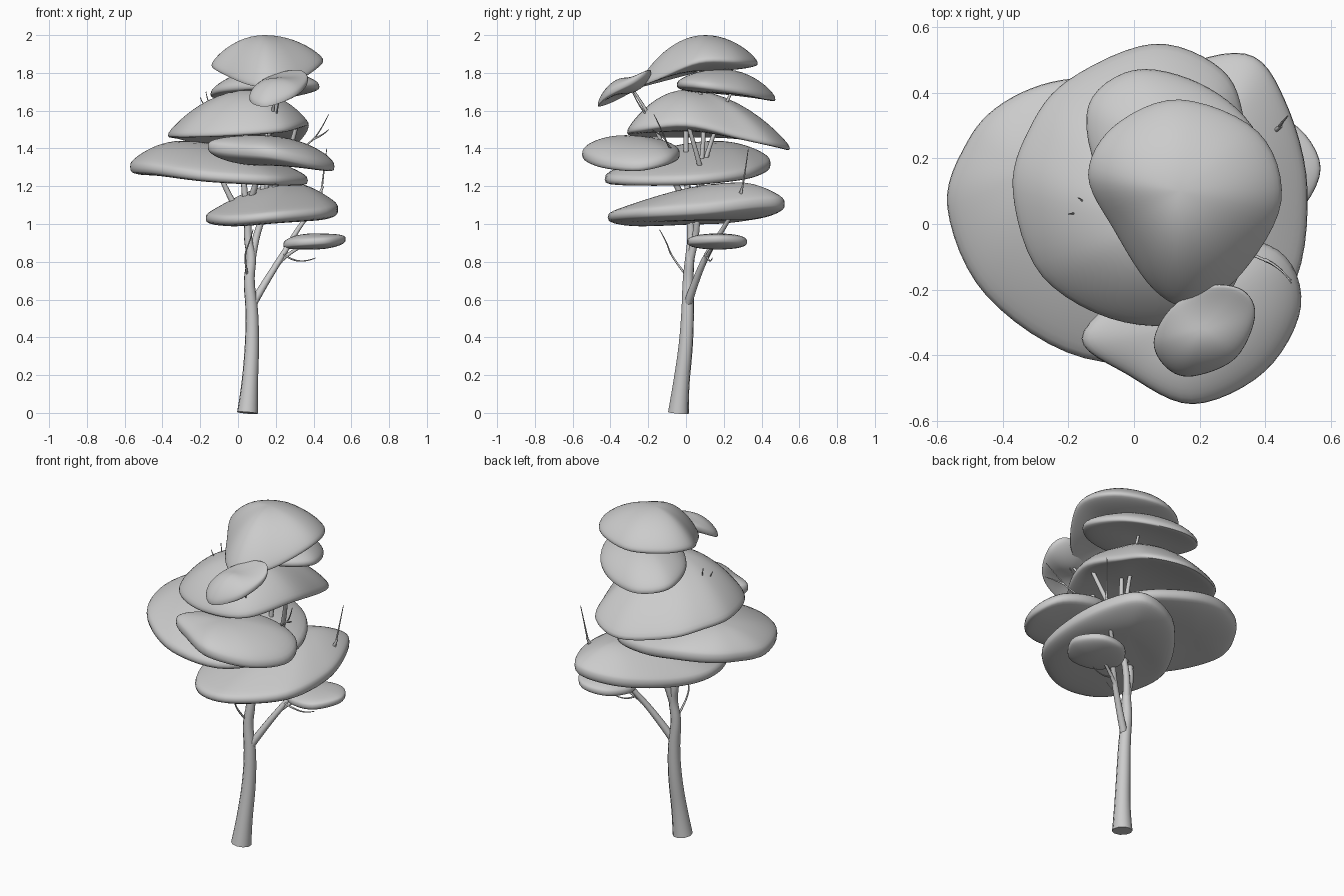
import bpy, bmesh, math
from mathutils import Vector

if "Cube" in bpy.data.objects:
    bpy.data.objects.remove(bpy.data.objects["Cube"], do_unlink=True)

GREY = (0.6, 0.6, 0.6, 1)
clay = bpy.data.materials.new("plain_grey")
clay.use_nodes = True
clay.diffuse_color = GREY
clay.node_tree.nodes["Principled BSDF"].inputs["Base Color"].default_value = GREY


def add_object(name, mesh):
    obj = bpy.data.objects.new(name, mesh)
    bpy.context.collection.objects.link(obj)
    mesh.materials.clear()
    mesh.materials.append(clay)
    bpy.ops.object.select_all(action="DESELECT")
    obj.select_set(True)
    bpy.context.view_layer.objects.active = obj
    bpy.ops.object.shade_smooth_by_angle(angle=math.radians(60))
    return obj


def smooth_loop(points, steps=6):
    """Closed Catmull-Rom loop through the rim points."""
    pts = [Vector(p) for p in points]
    n = len(pts)
    loop = []
    for i in range(n):
        a, b, c, d = (pts[(i + k) % n] for k in (-1, 0, 1, 2))
        for s in range(steps):
            t = s / steps
            loop.append(0.5 * (2 * b + (c - a) * t + (2 * a - 5 * b + 4 * c - d) * t * t
                               + (3 * b - a - 3 * c + d) * t ** 3))
    return loop


def foliage_pad(name, rim, apex, bottom, lip=0.03, peak=1.8, rings=12):
    """Domed cushion: rim loop, top apex and underside height."""
    loop = smooth_loop(rim)
    bm = bmesh.new()
    hub = Vector(apex)

    def ring(angle, side):
        t, h = math.sin(angle), math.cos(angle)
        target = (hub.z if side > 0 else bottom) - side * lip
        verts = []
        for p in loop:
            q = hub.lerp(p, t)
            q.z = p.z + (target - p.z) * h ** peak + side * lip * h ** 0.6
            verts.append(bm.verts.new(q))
        return verts

    quarter = math.pi / 2
    levels = [ring(quarter * i / rings, 1) for i in range(1, rings)]
    levels.append([bm.verts.new(p) for p in loop])
    levels += [ring(quarter * i / rings, -1) for i in range(rings - 1, 0, -1)]
    for upper, lower in zip(levels, levels[1:]):
        for i in range(len(loop)):
            j = (i + 1) % len(loop)
            bm.faces.new((upper[i], lower[i], lower[j], upper[j]))
    for level, z in ((levels[0], hub.z), (levels[-1], bottom)):
        tip = bm.verts.new((hub.x, hub.y, z))
        for i in range(len(loop)):
            bm.faces.new((tip, level[i], level[(i + 1) % len(loop)]))
    bmesh.ops.recalc_face_normals(bm, faces=bm.faces)
    mesh = bpy.data.meshes.new(name)
    bm.to_mesh(mesh)
    bm.free()
    add_object(name, mesh)


def limb(name, path, start, end, ease=1.0):
    """Tapered round limb along a smooth path."""
    curve = bpy.data.curves.new(name + "_path", "CURVE")
    curve.dimensions = "3D"
    curve.bevel_depth = 1
    curve.bevel_resolution = 3
    curve.use_fill_caps = True
    spline = curve.splines.new("NURBS")
    spline.points.add(len(path) - 1)
    for i, (point, co) in enumerate(zip(spline.points, path)):
        point.co = (*co, 1)
        point.radius = start + (end - start) * (i / (len(path) - 1)) ** ease
    spline.order_u = 3
    spline.use_endpoint_u = True
    spline.resolution_u = 5
    helper = bpy.data.objects.new(name + "_path", curve)
    bpy.context.collection.objects.link(helper)
    bpy.context.view_layer.update()
    graph = bpy.context.evaluated_depsgraph_get()
    mesh = bpy.data.meshes.new_from_object(helper.evaluated_get(graph))
    bpy.data.objects.remove(helper, do_unlink=True)
    add_object(name, mesh)


# Foliage pads, top to bottom
foliage_pad("crown_pad",
            [(.45, .07, 1.86), (.38, .28, 1.86), (.14, .38, 1.85), (-.06, .3, 1.85),
             (-.14, .15, 1.84), (-.06, -.02, 1.79), (.06, -.2, 1.74), (.18, -.25, 1.73),
             (.33, -.15, 1.77)],
            (.14, .1, 2), 1.81, .025)
foliage_pad("rear_pad",
            [(.43, .1, 1.73), (.36, .3, 1.7), (.2, .43, 1.67), (0, .47, 1.66),
             (-.14, .36, 1.68), (-.1, .14, 1.71), (.08, -.03, 1.73), (.3, -.03, 1.74)],
            (.15, .19, 1.82), 1.69, .035)
foliage_pad("small_front_pad",
            [(.37, -.28, 1.76), (.33, -.2, 1.805), (.22, -.19, 1.79), (.11, -.26, 1.735),
             (.06, -.36, 1.67), (.1, -.44, 1.635), (.18, -.465, 1.635), (.31, -.41, 1.69)],
            (.21, -.32, 1.775), 1.69, .035)
foliage_pad("upper_pad",
            [(.37, 0, 1.53), (.34, .3, 1.46), (.27, .47, 1.42), (.06, .55, 1.4),
             (-.2, .44, 1.43), (-.32, .29, 1.46), (-.37, .1, 1.47), (-.28, -.16, 1.47),
             (-.03, -.3, 1.48), (.24, -.27, 1.5)],
            (.06, 0, 1.71), 1.49, .035, 2)
foliage_pad("front_pad",
            [(.51, -.25, 1.3), (.44, -.08, 1.34), (.2, -.04, 1.38), (-.02, -.2, 1.41),
             (-.16, -.35, 1.41), (-.02, -.46, 1.39), (.18, -.55, 1.37), (.4, -.45, 1.32)],
            (.12, -.32, 1.47), 1.31, .055)
foliage_pad("wide_pad",
            [(.37, 0, 1.23), (.25, .3, 1.26), (0, .43, 1.3), (-.22, .44, 1.33),
             (-.4, .37, 1.33), (-.51, .25, 1.32), (-.57, .05, 1.3), (-.45, -.22, 1.29),
             (-.15, -.41, 1.25), (.2, -.38, 1.23)],
            (-.3, .16, 1.44), 1.26, .06, 2.4)
foliage_pad("lower_pad",
            [(.53, .1, 1.08), (.46, .38, 1.11), (.34, .52, 1.11), (.1, .45, 1.08),
             (-.1, .2, 1.04), (-.17, -.05, 1.03), (-.05, -.33, 1.02), (.2, -.41, 1.04),
             (.47, -.22, 1.06)],
            (.27, .28, 1.22), 1.02, .06, 3)
foliage_pad("low_small_pad",
            [(.57, .17, .92), (.48, .31, .91), (.32, .3, .9), (.24, .16, .89),
             (.32, .03, .9), (.48, .02, .91)],
            (.4, .17, .95), .865, .035)

# Trunk and main branches
limb("trunk", [(.05, -.04, 0), (.06, -.03, .12), (.075, 0, .35), (.075, .01, .55),
               (.055, .01, .7), (.075, .02, .82), (.05, .03, .92), (.055, .02, 1.05),
               (.02, 0, 1.25), (.05, 0, 1.55)], .056, .012, .6)
limb("side_branch", [(.08, .01, .58), (.15, .05, .7), (.24, .11, .84), (.32, .2, .98),
                     (.4, .26, 1.08), (.45, .3, 1.2)], .022, .006)
limb("lower_branch", [(.22, .1, .8), (.28, .12, .86), (.4, .17, .91)], .012, .005)
limb("inner_branch", [(.07, .02, .8), (.09, .05, .92), (.13, .06, 1.03), (.16, .08, 1.3),
                      (.17, .1, 1.55), (.13, .05, 1.9)], .022, .008)
limb("left_branch", [(.05, .02, 1), (-.03, .03, 1.1), (-.1, 0, 1.27)], .02, .012)
limb("right_branch", [(.1, .05, 1), (.2, .1, 1.2), (.28, .05, 1.4), (.32, 0, 1.56)], .018, .01)
limb("front_branch", [(.06, 0, 1.1), (.12, -.1, 1.3), (.18, -.15, 1.52), (.2, -.3, 1.74)], .018, .006)
limb("rear_branch", [(.13, .06, 1.15), (.15, .1, 1.4), (.17, .25, 1.72)], .016, .007)

# Fine twigs
twigs = [
    [(.05, 0, .73), (.03, -.08, .83), (.06, -.1, .9), (.08, -.14, .97)],
    [(.24, .1, .84), (.28, .12, .81), (.36, .13, .8), (.41, .14, .82)],
    [(.28, -.05, 1.36), (.37, -.1, 1.42), (.43, -.12, 1.48), (.48, -.17, 1.58)],
    [(.4, -.11, 1.45), (.45, -.13, 1.47), (.48, -.18, 1.5)],
    [(.44, .29, 1.15), (.45, .31, 1.25), (.47, .33, 1.4)],
    [(-.1, 0, 1.5), (-.17, .04, 1.6), (-.2, .03, 1.67)],
    [(-.1, 0, 1.5), (-.15, .07, 1.6), (-.17, .08, 1.7)],
    [(.18, -.15, 1.52), (.22, -.25, 1.6), (.22, -.3, 1.74)],
]
for number, path in enumerate(twigs):
    limb(f"twig_{number + 1}", path, .006, .002)
